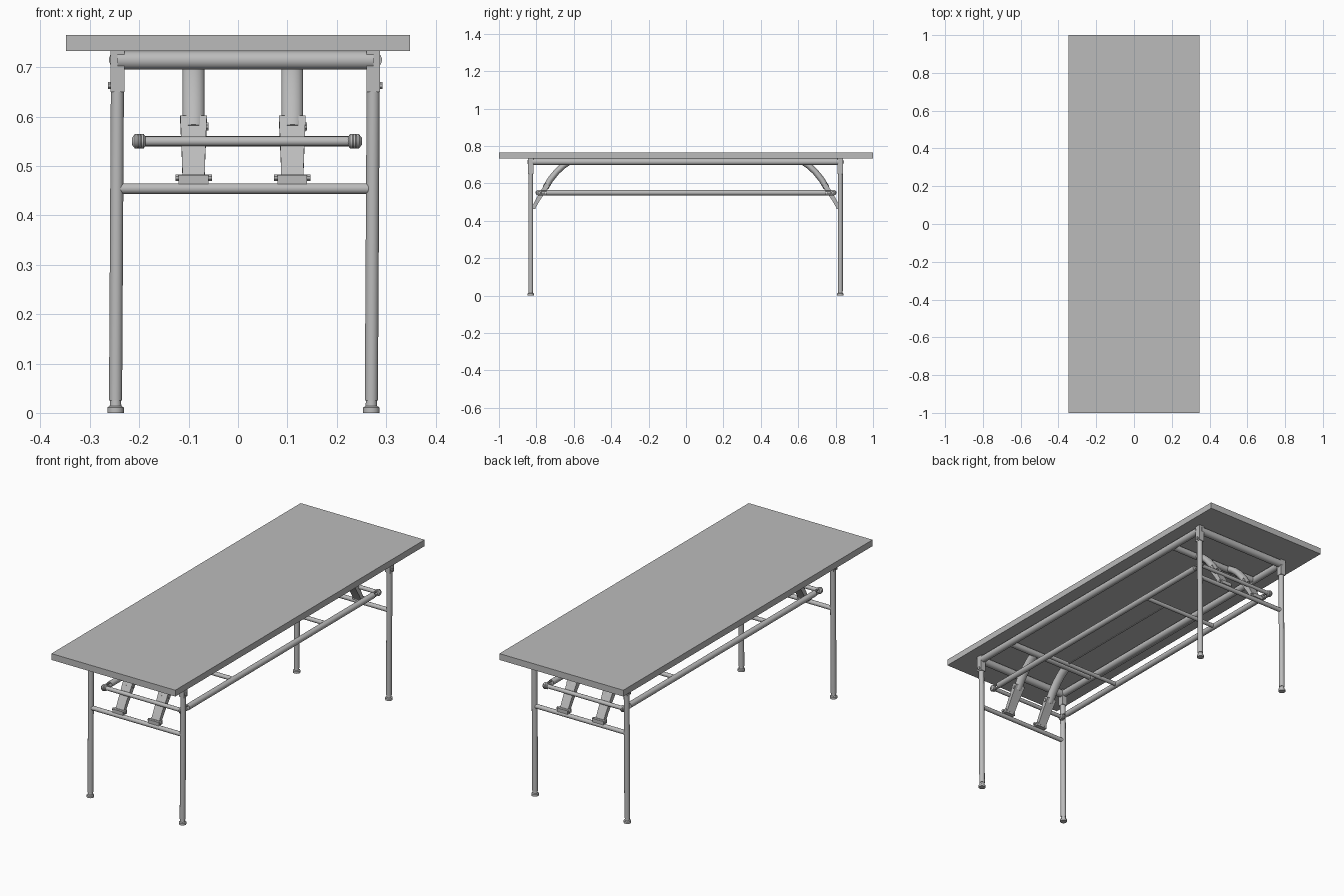
import bpy
import bmesh
import math
from mathutils import Vector

cube = bpy.data.objects.get("Cube")
if cube:
    bpy.data.objects.remove(cube, do_unlink=True)

grey = bpy.data.materials.new("plain_grey")
grey.use_nodes = True
GREY = (0.5, 0.5, 0.5, 1)
grey.diffuse_color = GREY
grey.node_tree.nodes["Principled BSDF"].inputs["Base Color"].default_value = GREY
made = []


def finish(name, bm):
    bmesh.ops.recalc_face_normals(bm, faces=bm.faces)
    mesh = bpy.data.meshes.new(name)
    bm.to_mesh(mesh)
    bm.free()
    mesh.materials.append(grey)
    ob = bpy.data.objects.new(name, mesh)
    bpy.context.collection.objects.link(ob)
    made.append(ob)
    return ob


def box(name, centre, size):
    bm = bmesh.new()
    bmesh.ops.create_cube(bm, size=1)
    bmesh.ops.scale(bm, vec=size, verts=bm.verts)
    bmesh.ops.translate(bm, vec=centre, verts=bm.verts)
    return finish(name, bm)


def sweep(name, path, radii, sides=16, closed=False, square=False):
    """Sweep an oval or box section along a path; radii are (side, depth) pairs."""
    path = [Vector(p) for p in path]
    count = len(path)
    bm = bmesh.new()
    rings = []
    for i, p in enumerate(path):
        if closed:
            t = path[(i + 1) % count] - path[i - 1]
        else:
            t = path[min(i + 1, count - 1)] - path[max(i - 1, 0)]
        t.normalize()
        side = Vector((1, 0, 0)) if abs(t.x) < 0.9 else Vector((0, 1, 0))
        side = (side - t * side.dot(t)).normalized()
        depth = t.cross(side)
        a, b = radii[i] if isinstance(radii, list) else (radii, radii)
        ring = []
        for k in range(sides):
            ang = 2 * math.pi * (k + 0.5) / sides
            c, s = math.cos(ang), math.sin(ang)
            if square:
                c, s = math.copysign(1, c), math.copysign(1, s)
            ring.append(bm.verts.new(p + side * a * c + depth * b * s))
        rings.append(ring)
    for i in range(count if closed else count - 1):
        r, q = rings[i], rings[(i + 1) % count]
        for k in range(sides):
            m = (k + 1) % sides
            bm.faces.new((r[k], r[m], q[m], q[k]))
    if not closed:
        bm.faces.new(rings[0])
        bm.faces.new(rings[-1])
    return finish(name, bm)


# Key positions
LEGS = {"right": (-0.248, -0.244), "left": (0.270, 0.274)}
SHELF = {"right": -0.2, "left": 0.236}
BRACES = {"right": -0.09, "left": 0.11}
ENDS = {"front": (-1, -0.83), "back": (1, 0.825)}
SHELF_Z = 0.55

# Table top
box("table_top", (0, 0, 0.749), (0.696, 2, 0.032))

# Long rails under the top
for side, (low, high) in LEGS.items():
    sweep(side + "_top_rail", [(high, -0.82, 0.715), (high, 0.815, 0.715)], 0.0175)

# Shelf rails
for side, x in SHELF.items():
    sweep(side + "_shelf_rail", [(x, -0.745, SHELF_Z), (x, 0.745, SHELF_Z)], 0.0145)

# Thin shelf wires
for side, x in BRACES.items():
    sweep(side + "_shelf_wire", [(x, -0.37, SHELF_Z), (x, 0.37, SHELF_Z)], 0.004, 8)

for end, (s, leg_y) in ENDS.items():
    # Legs with sockets, bolts and adjustable feet
    for side, (low, high) in LEGS.items():
        out = 1 if high > 0 else -1
        tag = end + "_" + side
        sweep(tag + "_leg", [(low, leg_y, 0.025), (high, leg_y, 0.70)], 0.0135)
        box(tag + "_leg_socket", (high, leg_y, 0.6915), (0.028, 0.03, 0.083))
        sweep(tag + "_socket_bolt",
              [(high + out * 0.01, leg_y, 0.663), (high + out * 0.019, leg_y, 0.663)], 0.008, 8)
        profile = [(0, 0.017), (0.011, 0.017), (0.014, 0.012), (0.027, 0.011)]
        sweep(tag + "_foot", [(low, leg_y, z) for z, r in profile], [(r, r) for z, r in profile])

    # Crossbars between the legs and under the top
    xr, xl = LEGS["right"][1], LEGS["left"][1]
    sweep(end + "_upper_crossbar", [(xr, leg_y, 0.714), (xl, leg_y, 0.714)], 0.019)
    sweep(end + "_lower_crossbar", [(xr, leg_y, 0.454), (xl, leg_y, 0.454)], 0.011)
    sweep(end + "_brace_crossbar", [(xr, s * 0.615, 0.716), (xl, s * 0.615, 0.716)], 0.016)

    # Shelf crossbar, pivot rod and slotted rail ends
    sr, sl = SHELF["right"], SHELF["left"]
    sweep(end + "_shelf_crossbar", [(sr, s * 0.37, SHELF_Z), (sl, s * 0.37, SHELF_Z)], 0.0105)
    sweep(end + "_pivot_rod", [(sr, s * 0.785, SHELF_Z), (sl, s * 0.785, SHELF_Z)], 0.01)
    for side, x in SHELF.items():
        loop = []
        for k in range(16):
            a = 2 * math.pi * (k + 0.5) / 16
            mid = 0.79 if math.cos(a) > 0 else 0.745
            loop.append((x, s * (mid + 0.01 * math.cos(a)), SHELF_Z + 0.01 * math.sin(a)))
        sweep(end + "_" + side + "_slot_loop", loop, 0.005, 8, closed=True)
        nut = [(-0.015, 0.007), (-0.009, 0.015), (0.009, 0.015), (0.015, 0.007)]
        sweep(end + "_" + side + "_pivot_nut",
              [(x + d, s * 0.785, SHELF_Z) for d, r in nut], [(r, r) for d, r in nut], 12)

    # Folding braces: curved arm, lower sleeve, hinge bolt and clamp
    for side, x in BRACES.items():
        tag = end + "_" + side
        arm = [(0.62, 0.718), (0.655, 0.695), (0.69, 0.663), (0.725, 0.62), (0.752, 0.575)]
        sweep(tag + "_brace_arm", [(x, s * y, z) for y, z in arm], [(0.0225, 0.017)] * 5)
        lower = [(0.74, 0.595), (0.768, 0.55), (0.79, 0.515), (0.812, 0.476)]
        sweep(tag + "_brace_sleeve", [(x, s * y, z) for y, z in lower],
              [(0.027, 0.014), (0.025, 0.012), (0.0235, 0.011), (0.0225, 0.01)], 4, square=True)
        sweep(tag + "_hinge_bolt",
              [(x - 0.025, s * 0.75, 0.58), (x + 0.03, s * 0.75, 0.58)], 0.009, 8)
        box(tag + "_brace_clamp", (x, s * 0.82, 0.473), (0.06, 0.03, 0.018))
        sweep(tag + "_clamp_bolt",
              [(x - 0.037, s * 0.822, 0.476), (x + 0.037, s * 0.822, 0.476)], 0.007, 8)

# Smooth round parts while keeping sharp edges
bpy.ops.object.select_all(action="DESELECT")
for ob in made:
    ob.select_set(True)
bpy.context.view_layer.objects.active = made[0]
bpy.ops.object.shade_smooth_by_angle(angle=math.radians(35))
